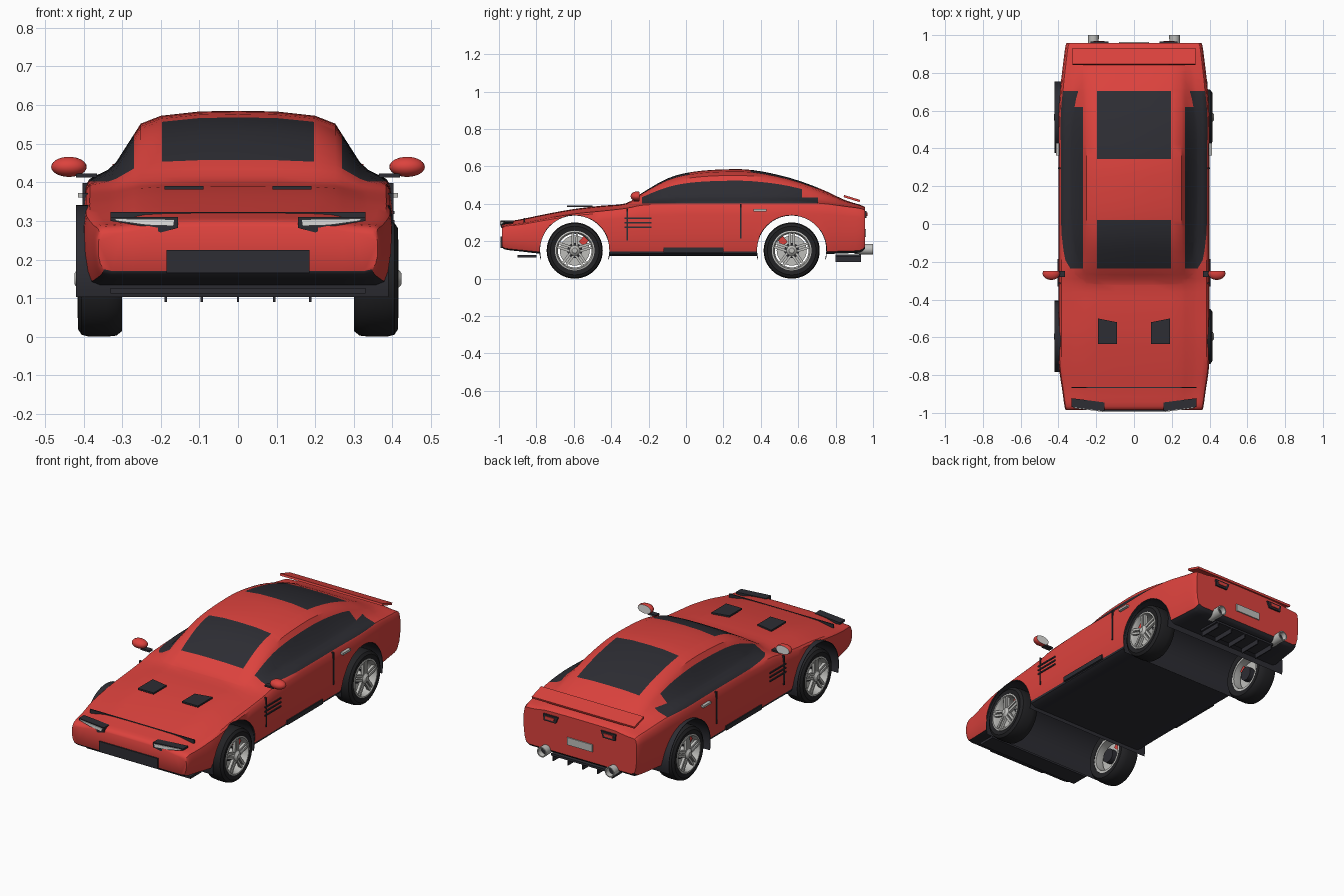
import bpy, bmesh, math
from mathutils import Matrix, Vector

cube = bpy.data.objects.get("Cube")
if cube:
    bpy.data.objects.remove(cube, do_unlink=True)


def material(name, r, g, b):
    m = bpy.data.materials.new(name)
    m.use_nodes = True
    m.diffuse_color = (r, g, b, 1)
    m.node_tree.nodes["Principled BSDF"].inputs["Base Color"].default_value = (r, g, b, 1)
    return m


RED = material("red_paint", 0.72, 0.055, 0.047)
DARK = material("dark_trim", 0.026, 0.026, 0.033)
BLACK = material("tyre_rubber", 0.016, 0.016, 0.018)
SILVER = material("silver_metal", 0.52, 0.52, 0.5)
LAMP = material("lamp_glass", 0.75, 0.75, 0.73)
T = Matrix.Translation


def finish(name, bm, mats, smooth=None):
    bmesh.ops.recalc_face_normals(bm, faces=bm.faces[:])
    me = bpy.data.meshes.new(name)
    bm.to_mesh(me)
    bm.free()
    for m in mats:
        me.materials.append(m)
    ob = bpy.data.objects.new(name, me)
    bpy.context.collection.objects.link(ob)
    if smooth:
        shade(ob, smooth)
    return ob


def shade(ob, angle):
    bpy.ops.object.select_all(action='DESELECT')
    ob.select_set(True)
    bpy.context.view_layer.objects.active = ob
    bpy.ops.object.shade_smooth_by_angle(angle=math.radians(angle))


def box(name, x, y, z, mat, tilt=0):
    """Box from (min, max) ranges, optionally tilted about x."""
    c = Vector([(a + b) / 2 for a, b in (x, y, z)])
    s = [abs(b - a) for a, b in (x, y, z)]
    bm = bmesh.new()
    bmesh.ops.create_cube(bm, size=1, matrix=T(c) @ Matrix.Rotation(tilt, 4, 'X') @ Matrix.Diagonal((*s, 1)))
    return finish(name, bm, [mat])


def side_boxes(name, x, y, z, mat, tilt=0):
    for side, s in (("left", 1), ("right", -1)):
        box(f"{side}_{name}", (s * x[0], s * x[1]), y, z, mat, tilt)


def lathe(name, prof, matrix, mat, n=40):
    """Turn a closed (radius, x) profile around the x axis."""
    bm = bmesh.new()
    rings = []
    for i in range(n):
        a = 2 * math.pi * i / n
        rings.append([bm.verts.new((x, r * math.cos(a), r * math.sin(a))) for r, x in prof])
    for i in range(n):
        p, q = rings[i], rings[(i + 1) % n]
        for j in range(len(prof)):
            k = (j + 1) % len(prof)
            if prof[j][0] or prof[k][0]:
                bm.faces.new((p[j], p[k], q[k], q[j]))
    bmesh.ops.remove_doubles(bm, verts=bm.verts[:], dist=1e-5)
    bm.transform(matrix)
    return finish(name, bm, [mat], 35)


def prism(name, pts, y0, y1, mat, shear=0):
    """Extrude an (x, z) outline along y, swept back with |x|."""
    bm = bmesh.new()
    f = bm.faces.new([bm.verts.new((x, y0 + shear * abs(x), z)) for x, z in pts])
    g = bmesh.ops.extrude_face_region(bm, geom=[f])["geom"]
    bmesh.ops.translate(bm, vec=(0, y1 - y0, 0), verts=[v for v in g if isinstance(v, bmesh.types.BMVert)])
    return finish(name, bm, [mat])


# Body stations: y, half width, bottom, shoulder, top
STATIONS = [
    (-.985, .362, .17, .265, .285), (-.965, .368, .155, .285, .303), (-.88, .38, .145, .295, .318),
    (-.75, .398, .13, .32, .345), (-.6, .4, .12, .345, .372), (-.45, .4, .12, .36, .39),
    (-.32, .4, .12, .375, .403), (-.235, .4, .12, .39, .458), (-.1, .4, .12, .395, .535),
    (.03, .4, .12, .4, .57), (.2, .4, .12, .4, .584), (.36, .4, .12, .4, .58),
    (.55, .4, .12, .405, .54), (.72, .39, .13, .4, .48), (.85, .375, .135, .385, .42),
    (.93, .365, .14, .375, .395), (.957, .358, .16, .365, .382)]
LOWER = [(0, 0), (.9, 0), (.96, .05), (.985, .2), (1, .45), (1, .8), (.985, .96)]
UPPER = [(.96, .03), (.91, .1), (.84, .18), (.79, .28), (.71, .55), (.63, .82), (.5, .93), (.25, .99), (0, 1)]


def smooth_stations(keys, steps=3):
    out = []
    for i in range(len(keys) - 1):
        a, b, c, d = (Vector(keys[min(max(i + k, 0), len(keys) - 1)]) for k in (-1, 0, 1, 2))
        for t in (s / steps for s in range(steps)):
            out.append(b + (c - a) * t / 2 + (a * 2 - b * 5 + c * 4 - d) * t ** 2 / 2
                       + (b * 3 - a - c * 3 + d) * t ** 3 / 2)
    return out + [Vector(keys[-1])]


def body_shell():
    bm = bmesh.new()
    rings = []
    for y, w, zb, zs, zt in smooth_stations(STATIONS):
        half = [(w * a, zb + (zs - zb) * h) for a, h in LOWER] + [(w * a, zs + (zt - zs) * h) for a, h in UPPER]
        loop = half + [(-x, z) for x, z in half[-2:0:-1]]
        rings.append([bm.verts.new((x, y, z)) for x, z in loop])
    n = len(rings[0])
    for p, q in zip(rings, rings[1:]):
        for j in range(n):
            bm.faces.new((p[j], p[(j + 1) % n], q[(j + 1) % n], q[j]))
    bm.faces.new(rings[0])
    bm.faces.new(rings[-1])
    # Cut the window and sill outlines into the surface
    cuts = [(0, v) for v in (-.27, -.197, .197, .27)] + [(1, v) for v in (-.235, .02, .345, .62, .705)]
    for axis, v in cuts + [(2, v) for v in (.145, .402, .435)]:
        no = Vector((0, 0, 0))
        no[axis] = 1
        bmesh.ops.bisect_plane(bm, geom=bm.verts[:] + bm.edges[:] + bm.faces[:], dist=1e-5,
                               plane_co=no * v, plane_no=no)
    bmesh.ops.recalc_face_normals(bm, faces=bm.faces[:])
    for f in bm.faces:
        c = f.calc_center_median()
        x, y, z = abs(c.x), c.y, c.z
        screens = x < .197 and z > .3 and (-.235 < y < .02 or .345 < y < .705)
        sides = x > .27 and z > .402 and (-.235 < y < .62 or (.62 < y < .705 and z < .435))
        if screens or sides or z < .145 or f.normal.z < -.5:
            f.material_index = 1
    return finish("body", bm, [RED, DARK])


WHEEL_Y = {"front": -.595, "rear": .565}
body = body_shell()

# Wheel arches are cut straight through the body
cutters = []
for end, wy in WHEEL_Y.items():
    cut = lathe(end + "_arch_cutter", [(0, -.6), (.187, -.6), (.187, .6), (0, .6)], T((0, wy, .152)), RED, 64)
    cut.data.materials.append(DARK)
    for p in cut.data.polygons:
        p.material_index = 1
    cut.hide_render = True
    mod = body.modifiers.new(end + "_arch", 'BOOLEAN')
    mod.operation, mod.solver, mod.object = 'DIFFERENCE', 'EXACT', cut
    cutters.append(cut)
dg = bpy.context.evaluated_depsgraph_get()
cut_mesh = bpy.data.meshes.new_from_object(body.evaluated_get(dg))
body.modifiers.clear()
body.data = cut_mesh
for cut in cutters:
    bpy.data.objects.remove(cut, do_unlink=True)
shade(body, 35)

# Arch liners, open at the bottom
for end, wy in WHEEL_Y.items():
    bm = bmesh.new()
    arc = [math.radians(-15 + 210 * i / 32) for i in range(33)]
    rows = [[bm.verts.new((x, wy + r * math.cos(a), .152 + r * math.sin(a))) for a in arc]
            for r, x in ((.185, -.42), (.185, .39), (.189, .39), (.189, -.42))]
    for j in range(4):
        p, q = rows[j], rows[(j + 1) % 4]
        for i in range(32):
            bm.faces.new((p[i], p[i + 1], q[i + 1], q[i]))
    finish(end + "_arch_liner", bm, [DARK], 35)

# Wheels
TYRE = [(.104, .305), (.135, .3), (.147, .315), (.15, .34), (.15, .385), (.145, .405), (.13, .415), (.104, .41)]
RIM = [(.106, .307), (.106, .414), (.098, .416), (.09, .4), (.09, .307)]
for end, wy in WHEEL_Y.items():
    for side, s in (("left", 1), ("right", -1)):
        tag = f"{end}_{side}_"
        place = T((0, wy, .15)) @ Matrix.Diagonal((s, 1, 1, 1))
        lathe(tag + "tyre", TYRE, place, BLACK, 48)
        lathe(tag + "rim", RIM, place, SILVER, 48)
        lathe(tag + "brake_disc", [(0, .345), (.08, .345), (.08, .356), (0, .356)], place, SILVER)
        lathe(tag + "inner_hub", [(0, .315), (.04, .315), (.04, .365), (0, .365)], place, DARK, 24)
        lathe(tag + "hub_cap", [(0, .36), (.03, .36), (.028, .412), (.014, .424), (0, .424)], place, SILVER, 24)
        bm = bmesh.new()
        for k in range(5):
            for off in (-.011, .011):
                bmesh.ops.create_cube(bm, size=1, matrix=place @ Matrix.Rotation(math.tau * k / 5 + .3, 4, 'X')
                                      @ T((.403, .06, off)) @ Matrix.Diagonal((.016, .075, .013, 1)))
        finish(tag + "spokes", bm, [SILVER])
        d = .05 if end == "front" else -.05
        box(tag + "caliper", (s * .34, s * .385), (wy + d - .018, wy + d + .018), (.18, .225), RED,
            -.7 if d > 0 else .7)

# Mirrors with flat glass at the back
for side, s in (("left", 1), ("right", -1)):
    bm = bmesh.new()
    bmesh.ops.create_uvsphere(bm, u_segments=24, v_segments=14, radius=1,
                              matrix=T((s * .438, -.262, .44)) @ Matrix.Diagonal((.046, .034, .026, 1)))
    r = bmesh.ops.bisect_plane(bm, geom=bm.verts[:] + bm.edges[:] + bm.faces[:], plane_co=(0, -.248, 0),
                               plane_no=(0, 1, 0), clear_outer=True)
    rim_edges = [e for e in r["geom_cut"] if isinstance(e, bmesh.types.BMEdge)]
    for f in bmesh.ops.contextual_create(bm, geom=rim_edges)["faces"]:
        f.material_index = 1
    finish(side + "_mirror", bm, [RED, LAMP], 40)
side_boxes("mirror_stalk", (.365, .42), (-.28, -.25), (.413, .423), DARK)

# Headlights
OUTER = [(.33, .31), (.155, .31), (.155, .282), (.2, .27), (.235, .284), (.33, .3)]
INNER = [(.32, .306), (.165, .304), (.168, .287), (.235, .289), (.315, .3)]
for side, s in (("left", 1), ("right", -1)):
    prism(side + "_headlight_frame", [(s * x, z) for x, z in OUTER], -1.012, -.965, DARK, .13)
    prism(side + "_headlight_glass", [(s * x, z) for x, z in INNER], -1.016, -1.008, LAMP, .13)
    prism(side + "_tail_light_frame", [(s * x, z) for x, z in
          ((.135, .362), (.23, .362), (.225, .325), (.15, .325))], .945, .966, DARK)
    prism(side + "_tail_light", [(s * x, z) for x, z in
          ((.155, .353), (.215, .353), (.212, .336), (.162, .336))], .96, .97, RED)
    # Exhaust pipes
    pipe = T((s * .215, 0, .157)) @ Matrix.Rotation(math.pi / 2, 4, 'Z')
    lathe(side + "_exhaust", [(.021, .9), (.026, .9), (.029, 1), (.023, 1), (.02, .97)], pipe, SILVER, 24)
    lathe(side + "_exhaust_core", [(0, .905), (.022, .905), (.022, .972), (0, .972)], pipe, DARK, 24)
    # Bonnet vents, narrower toward the rear edge
    vent = prism(side + "_bonnet_vent", [(s * x, y) for x, y in
                 ((.09, -.635), (.19, -.635), (.19, -.5), (.09, -.52))], 0, .009, DARK)
    vent.data.transform(T((0, 0, .382)) @ Matrix(((1, 0, 0, 0), (0, 0, 1, 0), (0, 1, 0, 0), (0, 0, 0, 1))))
    vent.data.flip_normals()

# Bumper, bonnet and tail details
box("front_grille", (-.185, .185), (-.992, -.96), (.165, .225), DARK)
box("front_lip", (-.33, .33), (-.9, -.8), (.112, .126), DARK)
box("bonnet_line", (-.33, .33), (-.868, -.862), (.3, .323), DARK)
box("number_plate", (-.08, .08), (.95, .963), (.222, .264), SILVER)
box("rear_spoiler", (-.325, .325), (.842, .932), (.422, .434), RED, -.3)
box("diffuser", (-.2, .2), (.8, .935), (.118, .13), DARK)
for i in range(5):
    x = (i - 2) * .0935
    box(f"diffuser_fin_{i + 1}", (x - .003, x + .003), (.8, .935), (.09, .12), DARK)

# Side details
side_boxes("front_panel_line", (.385, .403), (-.318, -.311), (.205, .372), DARK)
side_boxes("door_line", (.385, .403), (.29, .298), (.215, .398), DARK)
side_boxes("door_handle", (.39, .414), (.362, .43), (.36, .372), SILVER)
side_boxes("sill_strip", (.37, .398), (-.12, .2), (.14, .166), DARK)
for i in range(3):
    z = .275 + i * .0235
    side_boxes(f"side_vent_{i + 1}", (.385, .405), (-.33, -.185), (z - .004, z + .004), DARK)
